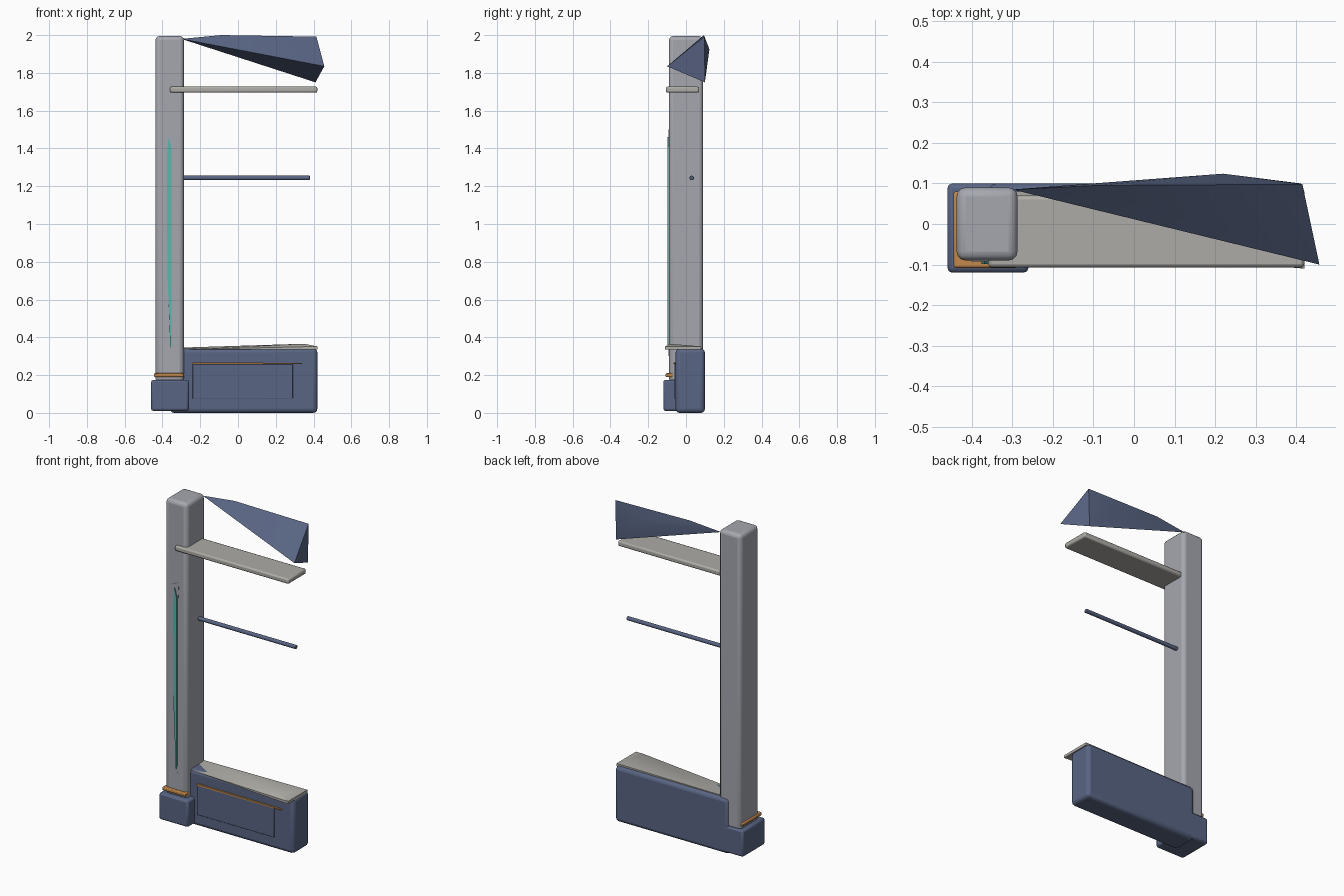
import bpy, bmesh, math
from mathutils import Vector

if "Cube" in bpy.data.objects:
    bpy.data.objects.remove(bpy.data.objects["Cube"])


def material(name, rgb):
    m = bpy.data.materials.new(name)
    m.diffuse_color = (*rgb, 1)
    m.use_nodes = True
    m.node_tree.nodes["Principled BSDF"].inputs["Base Color"].default_value = m.diffuse_color
    return m


NAVY = material("navy", (0.10, 0.13, 0.23))
STEEL = material("steel", (0.38, 0.39, 0.43))
STONE = material("stone", (0.42, 0.41, 0.38))
TEAL = material("teal", (0.10, 0.48, 0.40))
ORANGE = material("orange", (0.55, 0.25, 0.07))


def add(name, bm, mat, bevel=0, segments=2):
    bmesh.ops.recalc_face_normals(bm, faces=bm.faces)
    me = bpy.data.meshes.new(name)
    bm.to_mesh(me)
    bm.free()
    me.materials.append(mat)
    ob = bpy.data.objects.new(name, me)
    bpy.context.collection.objects.link(ob)
    if bevel:
        mod = ob.modifiers.new("bevel", "BEVEL")
        mod.width, mod.segments = bevel, segments
    bpy.ops.object.select_all(action="DESELECT")
    ob.select_set(True)
    bpy.context.view_layer.objects.active = ob
    bpy.ops.object.shade_smooth_by_angle(angle=math.radians(35))
    return ob


def box(name, lo, hi, mat, bevel=0, segments=2):
    lo, hi = Vector(lo), Vector(hi)
    bm = bmesh.new()
    bmesh.ops.create_cube(bm, size=1)
    for v in bm.verts:
        v.co = (lo + hi) / 2 + v.co * (hi - lo)
    return add(name, bm, mat, bevel, segments)


def hull(name, points, mat):
    bm = bmesh.new()
    for p in points:
        bm.verts.new(p)
    bmesh.ops.convex_hull(bm, input=bm.verts[:])
    loose = [v for v in bm.verts if not v.link_faces]
    bmesh.ops.delete(bm, geom=loose, context="VERTS")
    return add(name, bm, mat)


def front_plate(name, outline, y0, y1, mat):
    # x-z outline extruded from y0 to y1
    bm = bmesh.new()
    face = bm.faces.new([bm.verts.new((x, y0, z)) for x, z in outline])
    ext = bmesh.ops.extrude_face_region(bm, geom=[face])
    for g in ext["geom"]:
        if isinstance(g, bmesh.types.BMVert):
            g.co.y = y1
    return add(name, bm, mat)


# Post, foot and collar
box("post", (-0.437, -0.09, 0.16), (-0.287, 0.09, 1.995), STEEL, 0.022, 3)
box("post_foot", (-0.46, -0.12, 0.01), (-0.26, 0.10, 0.175), NAVY, 0.012)
box("foot_collar", (-0.445, -0.108, 0.19), (-0.287, 0.08, 0.21), ORANGE, 0.005)

# Tapered light strip in its surround on the post front
front_plate("strip_surround", [(-0.40, 1.47), (-0.34, 1.50), (-0.348, 1.38),
            (-0.348, 0.32), (-0.356, 0.30), (-0.385, 0.90)], -0.092, -0.08, STEEL)
front_plate("light_strip", [(-0.368, 1.46), (-0.352, 1.40), (-0.352, 0.36),
            (-0.358, 0.34), (-0.374, 0.75), (-0.376, 1.36)], -0.098, -0.085, TEAL)

# Lower cabinet with front panel and trim
box("cabinet", (-0.36, -0.055, 0.0), (0.42, 0.10, 0.342), NAVY, 0.022, 3)
box("cabinet_panel", (-0.24, -0.062, 0.075), (0.29, -0.04, 0.258), NAVY, 0.003)
front_plate("panel_trim", [(-0.24, 0.268), (0.34, 0.264), (0.34, 0.258), (-0.24, 0.258)],
            -0.066, -0.04, ORANGE)

# Wedge-shaped seat on the cabinet
hull("seat", [(-0.29, 0.08, 0.335), (-0.29, 0.08, 0.346), (-0.29, -0.05, 0.335),
              (0.42, 0.08, 0.335), (0.42, 0.08, 0.352), (0.42, -0.11, 0.335),
              (0.42, -0.11, 0.352), (0.35, -0.085, 0.366)], STONE)

# Upper shelf
box("upper_shelf", (-0.36, -0.107, 1.695), (0.42, 0.07, 1.727), STONE, 0.009)

# Cross rod
bm = bmesh.new()
bmesh.ops.create_cone(bm, cap_ends=True, segments=16, radius1=0.012, radius2=0.012, depth=0.70)
for v in bm.verts:
    x, y, z = v.co
    v.co = (z + 0.03, y + 0.03, x + 1.244)
add("cross_rod", bm, NAVY, 0.003)

# Faceted canopy
hull("canopy", [(-0.30, 0.085, 1.98), (-0.09, 0.095, 2.0), (0.415, 0.098, 1.992),
                (0.457, -0.10, 1.835), (0.41, 0.10, 1.75), (0.22, 0.124, 1.925)], NAVY)
